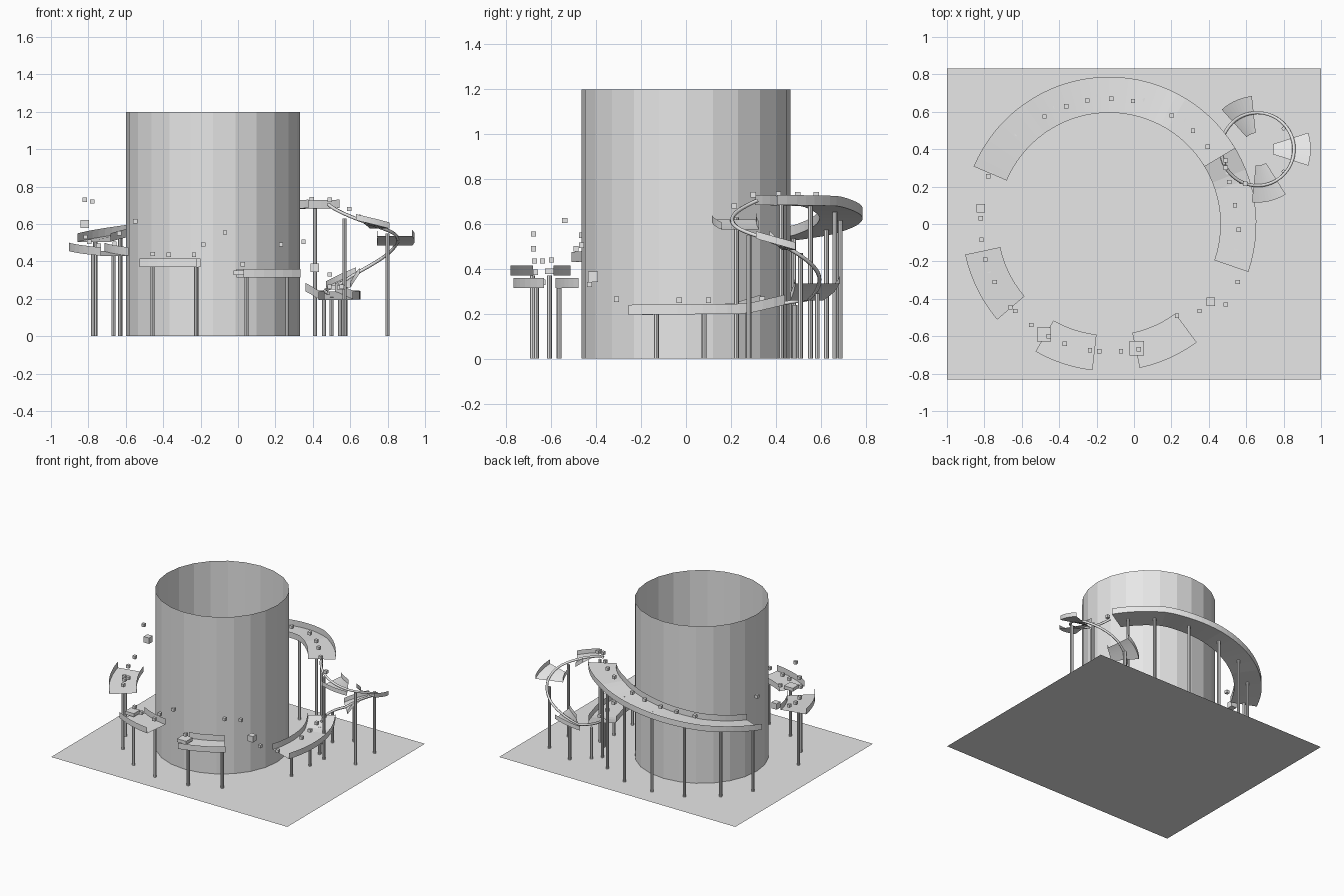
import bpy
import bmesh
from math import cos, sin, radians
from mathutils import Matrix, Vector

default_cube = bpy.data.objects.get("Cube")
if default_cube:
    bpy.data.objects.remove(default_cube)

# One plain grey for everything
grey = bpy.data.materials.new("plain grey")
grey.use_nodes = True
grey.diffuse_color = (0.8, 0.8, 0.8, 1)
grey.node_tree.nodes["Principled BSDF"].inputs["Base Color"].default_value = (0.8, 0.8, 0.8, 1)

TOWER = Vector((-0.133, 0, 0))
HELIX = Vector((0.66, 0.40, 0))


def finish(bm, name):
    mesh = bpy.data.meshes.new(name)
    bm.to_mesh(mesh)
    bm.free()
    mesh.materials.append(grey)
    obj = bpy.data.objects.new(name, mesh)
    bpy.context.collection.objects.link(obj)
    return obj


def height(keys, angle):
    """Interpolate the height from a list of (angle, z) pairs."""
    for (a0, z0), (a1, z1) in zip(keys, keys[1:]):
        if angle <= a1:
            t = max(0, (angle - a0) / (a1 - a0))
            return z0 + t * (z1 - z0)
    return keys[-1][1]


def polar(centre, radius, angle, z=0):
    a = radians(angle)
    return centre + Vector((radius * cos(a), radius * sin(a), z))


def channel(name, centre, inner, outer, keys, wall, step=4):
    """Curved sheet trough: a floor with an upright wall on each side."""
    bm = bmesh.new()
    start, end = keys[0][0], keys[-1][0]
    count = max(3, round((end - start) / step))
    previous = None
    for i in range(count + 1):
        angle = start + (end - start) * i / count
        z = height(keys, angle)
        profile = [(inner, z + wall), (inner, z), (outer, z), (outer, z + wall)]
        row = [bm.verts.new(polar(centre, r, angle, h)) for r, h in profile]
        if previous:
            for k in range(3):
                bm.faces.new((previous[k], previous[k + 1], row[k + 1], row[k]))
        previous = row
    return finish(bm, name)


def post(name, x, y, top):
    bm = bmesh.new()
    bmesh.ops.create_cone(bm, cap_ends=True, segments=8, radius1=0.011, radius2=0.011,
                          depth=top, matrix=Matrix.Translation((x, y, top / 2)))
    finish(bm, name)


def block(name, x, y, z, size=0.023, thick=None):
    bm = bmesh.new()
    scale = Matrix.Diagonal((size, size, thick or size, 1))
    bmesh.ops.create_cube(bm, size=1, matrix=Matrix.Translation((x, y, z)) @ scale)
    finish(bm, name)


# Ground sheet
bm = bmesh.new()
bmesh.ops.create_grid(bm, x_segments=1, y_segments=1, size=1,
                      matrix=Matrix.Diagonal((1, 0.832, 1, 1)))
finish(bm, "ground_sheet")

# Open tower
bm = bmesh.new()
bmesh.ops.create_cone(bm, cap_ends=False, segments=24, radius1=0.465, radius2=0.465,
                      depth=1.2, matrix=Matrix.Translation(TOWER + Vector((0, 0, 0.6))))
finish(bm, "tower")

# Main track sections around the tower, with their post angles
tracks = {
    "high_track": ([(31, 0.685), (60, 0.68), (90, 0.625), (126, 0.55), (157, 0.505)],
                   (38, 53.5, 74, 95, 115, 136, 156)),
    "left_track": ([(192, 0.455), (220.5, 0.43)], (201.5, 219.5)),
    "front_track_a": ([(240, 0.37), (263.5, 0.37)], (242, 262.5)),
    "front_track_b": ([(282, 0.315), (306.5, 0.315)], (285, 305)),
    "low_track": ([(-19, 0.195), (20, 0.2), (34, 0.24)], (-11, 6.7, 23.5)),
}
for name, (keys, post_angles) in tracks.items():
    channel(name, TOWER, 0.595, 0.787, keys, 0.045)
    for angle in post_angles:
        p = polar(TOWER, 0.69, angle)
        post(name + "_post", p.x, p.y, height(keys, angle))

# Small spiral: thin rail and fan-shaped troughs
spiral = [(205, 0.70), (264, 0.62), (302, 0.575), (342, 0.535), (378, 0.485),
          (456, 0.335), (492, 0.26), (565, 0.225)]
curve = bpy.data.curves.new("spiral_rail", "CURVE")
curve.dimensions = "3D"
curve.bevel_depth = 0.009
curve.bevel_resolution = 1
curve.use_fill_caps = True
steps = 60
spline = curve.splines.new("POLY")
spline.points.add(steps)
for i, point in enumerate(spline.points):
    angle = 205 + 360 * i / steps
    point.co = (*polar(HELIX, 0.195, angle, height(spiral, angle) + 0.005), 1)
curve.materials.append(grey)
bpy.context.collection.objects.link(bpy.data.objects.new("spiral_rail", curve))

for label, start, end in (("upper", 264, 302), ("middle", 342, 378), ("lower", 456, 492)):
    keys = [(start, height(spiral, start)), (end, height(spiral, end))]
    channel(label + "_fan", HELIX, 0.087, 0.285, keys, 0.033)

for x, y, top in ((0.57, 0.225, 0.63), (0.80, 0.28, 0.55), (0.80, 0.51, 0.47),
                  (0.575, 0.585, 0.29), (0.46, 0.485, 0.24)):
    post("spiral_post", x, y, top)

# Small blocks riding on the high track
high_keys = tracks["high_track"][0]
for angle in (38, 48, 60, 79, 89, 100, 110, 121):
    p = polar(TOWER, 0.67, angle)
    block("rider_block", p.x, p.y, height(high_keys, angle) + 0.05)

# Small blocks on the other sections and floating in the gaps
for spot in ((0.49, 0.30, 0.73), (0.595, 0.215, 0.68), (0.51, 0.225, 0.26),
             (0.54, 0.10, 0.26), (0.56, -0.03, 0.26), (0.49, 0.34, 0.265),
             (0.555, -0.31, 0.265), (0.49, -0.43, 0.33), (0.35, -0.465, 0.505),
             (0.23, -0.49, 0.49), (0.025, -0.67, 0.385), (-0.07, -0.68, 0.555),
             (-0.185, -0.68, 0.49), (-0.235, -0.675, 0.435), (-0.37, -0.64, 0.435),
             (-0.455, -0.60, 0.44), (-0.55, -0.54, 0.615), (-0.635, -0.465, 0.55),
             (-0.66, -0.445, 0.495), (-0.745, -0.31, 0.485), (-0.795, -0.19, 0.505),
             (-0.815, -0.085, 0.53), (-0.82, 0.03, 0.73), (-0.78, 0.255, 0.72)):
    block("small_block", *spot)

# Larger blocks and flat plates
block("large_block_left", -0.82, 0.085, 0.60, 0.045)
block("large_block_right", 0.41, -0.415, 0.365, 0.045)
block("plate_a", -0.48, -0.59, 0.39, 0.075, 0.025)
block("plate_b", 0.015, -0.665, 0.34, 0.078, 0.025)
